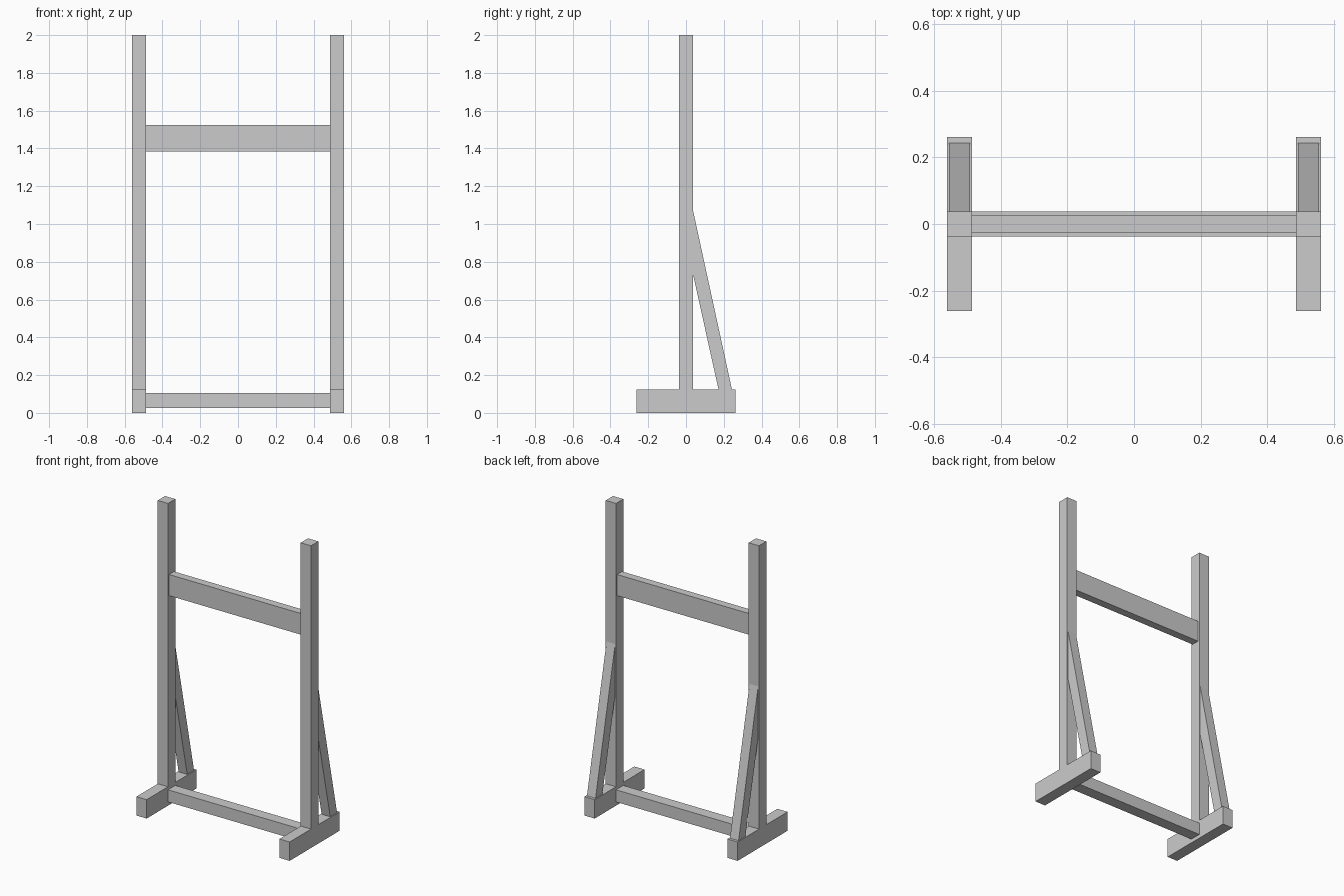
import bpy

if "Cube" in bpy.data.objects:
    bpy.data.objects.remove(bpy.data.objects["Cube"])


def make_mesh(name, verts, faces):
    mesh = bpy.data.meshes.new(name)
    mesh.from_pydata(verts, [], faces)
    mesh.update()
    obj = bpy.data.objects.new(name, mesh)
    bpy.context.collection.objects.link(obj)
    return obj


def prism(name, profile, x0, x1):
    """Extrude a counter-clockwise (y, z) profile from x0 to x1."""
    n = len(profile)
    verts = [(x, y, z) for x in (x0, x1) for y, z in profile]
    faces = [tuple(reversed(range(n))), tuple(range(n, 2 * n))]
    faces += [(i, (i + 1) % n, n + (i + 1) % n, n + i) for i in range(n)]
    return make_mesh(name, verts, faces)


def beam(name, x, y, z):
    return prism(name, [(y[0], z[0]), (y[1], z[0]), (y[1], z[1]), (y[0], z[1])], *x)


OUT, IN = 0.561, 0.486     # outer and inner x of the side frames
HALF = 0.038               # half depth of the posts
FOOT_TOP = 0.125

# Side frames: foot, post and slanted rear brace
for side, a, b in (("left", -OUT, -IN), ("right", IN, OUT)):
    beam(f"{side}_foot", (a, b), (-0.261, 0.261), (0, FOOT_TOP))
    beam(f"{side}_post", (a, b), (-HALF, HALF), (FOOT_TOP, 2.0))
    prism(f"{side}_brace",
          [(0.172, FOOT_TOP), (0.243, FOOT_TOP), (HALF, 1.068), (HALF, 0.73)],
          a + 0.006, b - 0.006)

# Cross rails between the frames
beam("upper_rail", (-IN, IN), (-0.026, 0.026), (1.385, 1.525))
beam("lower_rail", (-IN, IN), (-HALF, HALF), (0.025, 0.105))
